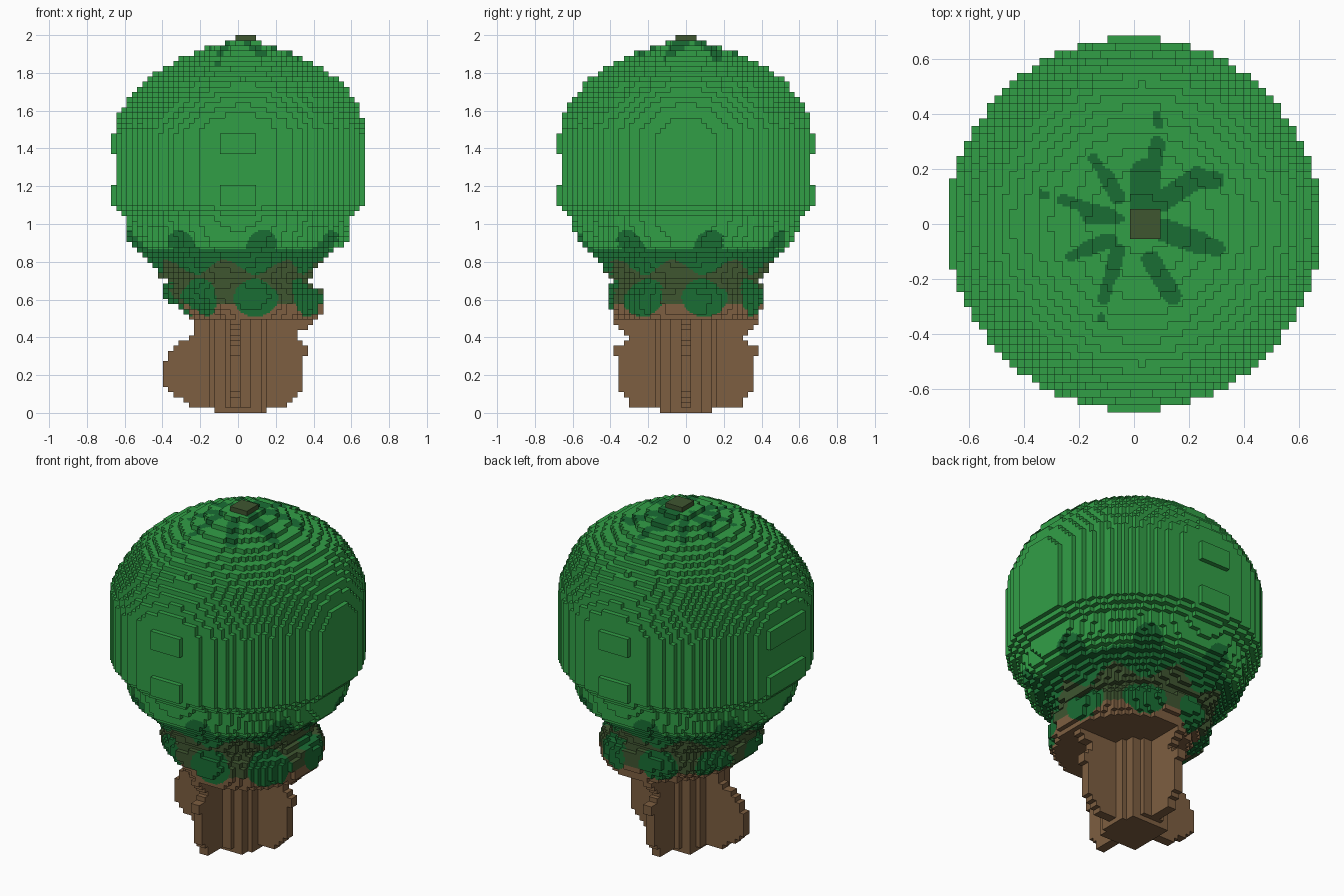
import bpy, bmesh, math

cube = bpy.data.objects.get("Cube")
if cube:
    bpy.data.objects.remove(cube, do_unlink=True)

V = 2 / 73  # block size


def material(name, rgb):
    m = bpy.data.materials.new(name)
    m.use_nodes = True
    m.diffuse_color = (*rgb, 1)
    m.node_tree.nodes["Principled BSDF"].inputs["Base Color"].default_value = (*rgb, 1)
    return m


MATS = [material("leaf green", (0.031, 0.345, 0.062)),
        material("dark leaf green", (0.010, 0.155, 0.034)),
        material("olive", (0.049, 0.092, 0.030)),
        material("bark brown", (0.205, 0.112, 0.052))]
LEAF, DARK, OLIVE, BARK = range(4)

# Six block sides: direction and corner offsets
SIDES = []
for axis in range(3):
    for s in (-1, 1):
        d = [0, 0, 0]
        d[axis] = s
        quad = []
        for u, v in ((-1, -1), (1, -1), (1, 1), (-1, 1))[::s]:
            c = [0, 0, 0]
            c[axis], c[(axis + 1) % 3], c[(axis + 2) % 3] = s, u, v
            quad.append(tuple(c))
        SIDES.append((tuple(d), quad))


def build_blocks(name, layers, inside, colour, painted=lambda z: False):
    """Fill the layers with blocks where inside() holds; keep only outer sides.
    Painted heights get a finer grid so that colour borders run smoothly."""
    cells = {(i, j, k) for k in layers for i in range(-26, 27) for j in range(-26, 26)
             if inside(i * V, (j + 0.5) * V, (k + 0.5) * V)}
    bm = bmesh.new()
    verts = {}
    for i, j, k in sorted(cells):
        for d, quad in SIDES:
            if (i + d[0], j + d[1], k + d[2]) in cells:
                continue
            vs = []
            for c in quad:
                key = (2 * i + c[0], 2 * j + 1 + c[1], 2 * k + 1 + c[2])
                if key not in verts:
                    verts[key] = bm.verts.new([n * V / 2 for n in key])
                vs.append(verts[key])
            bm.faces.new(vs)
    fine = {e for f in bm.faces if painted(f.calc_center_median().z) for e in f.edges}
    if fine:
        bmesh.ops.subdivide_edges(bm, edges=list(fine), cuts=2, use_grid_fill=True)
    for face in bm.faces:
        face.material_index = colour(face.calc_center_bounds())
    me = bpy.data.meshes.new(name)
    bm.to_mesh(me)
    bm.free()
    for m in MATS:
        me.materials.append(m)
    ob = bpy.data.objects.new(name, me)
    bpy.context.collection.objects.link(ob)
    return ob


def sample(rows, z):
    """Interpolate rows of (z, left reach, right reach, depth reach)."""
    for a, b in zip(rows, rows[1:]):
        if z <= b[0]:
            t = max(0, (z - a[0]) / (b[0] - a[0]))
            return [p + (q - p) * t for p, q in zip(a[1:], b[1:])]
    return rows[-1][1:]


# Trunk: round core with four thin root fins in a cross
TRUNK = [(0.0, -0.13, 0.15, 0.14), (0.028, -0.14, 0.15, 0.15), (0.03, -0.24, 0.26, 0.28),
         (0.07, -0.30, 0.30, 0.31), (0.14, -0.385, 0.35, 0.36), (0.28, -0.385, 0.35, 0.36),
         (0.31, -0.36, 0.36, 0.38), (0.33, -0.36, 0.385, 0.40), (0.35, -0.33, 0.35, 0.36),
         (0.40, -0.27, 0.30, 0.30), (0.43, -0.24, 0.33, 0.34), (0.48, -0.24, 0.39, 0.39)]

def in_trunk(x, y, z):
    lo, hi, dep = sample(TRUNK, z)
    if not (lo <= x <= hi and abs(y) <= dep):
        return False
    return math.hypot(x, y) < 0.165 or -0.04 < x < 0.01 or abs(y) < 0.03


# Crown and collar: stacked round layers
CROWN = [(0.49, -0.24, 0.42, 0.38), (0.53, -0.27, 0.45, 0.39), (0.58, -0.36, 0.46, 0.41),
         (0.63, -0.41, 0.46, 0.425), (0.66, -0.41, 0.42, 0.41), (0.69, -0.37, 0.36, 0.38),
         (0.72, -0.41, 0.40, 0.41), (0.78, -0.44, 0.42, 0.44), (0.83, -0.49, 0.46, 0.48),
         (0.87, -0.53, 0.53, 0.53), (0.91, -0.58, 0.58, 0.58), (1.03, -0.60, 0.60, 0.60),
         (1.08, -0.65, 0.65, 0.65), (1.10, -0.675, 0.675, 0.68), (1.48, -0.675, 0.675, 0.68),
         (1.56, -0.64, 0.66, 0.66), (1.66, -0.58, 0.62, 0.60), (1.74, -0.51, 0.56, 0.54),
         (1.79, -0.45, 0.50, 0.48), (1.83, -0.38, 0.43, 0.42), (1.87, -0.32, 0.36, 0.35),
         (1.90, -0.24, 0.29, 0.28), (1.93, -0.17, 0.22, 0.20), (1.965, -0.06, 0.12, 0.09)]

def in_crown(x, y, z):
    lo, hi, dep = sample(CROWN, z)
    if (1.2 < z < 1.37 or z > 1.47) and (x < -0.645 or abs(y) > 0.66):
        return False  # shallow band around the middle
    mid, half = (lo + hi) / 2, (hi - lo) / 2
    return ((x - mid) / half) ** 2 + (y / dep) ** 2 <= 1


# Dark streaks fanning out from the top: x, y start, x, y end, half width
STREAKS = [(0.04, 0.06, 0.04, 0.18, 0.055), (0.07, 0.2, 0.085, 0.29, 0.028), (0.09, 0.365, 0.09, 0.385, 0.018),
           (0.1, 0.08, 0.23, 0.17, 0.038), (0.23, 0.16, 0.30, 0.16, 0.028),
           (-0.06, 0.1, -0.10, 0.17, 0.028), (-0.10, 0.17, -0.15, 0.24, 0.018),
           (-0.09, 0.03, -0.17, 0.05, 0.03), (-0.17, 0.06, -0.26, 0.09, 0.02),
           (-0.34, 0.11, -0.32, 0.105, 0.014), (-0.05, 0.02, -0.17, 0.02, 0.016),
           (-0.09, -0.06, -0.17, -0.09, 0.028), (-0.17, -0.09, -0.23, -0.12, 0.018),
           (-0.06, -0.1, -0.08, -0.18, 0.028), (-0.09, -0.2, -0.11, -0.27, 0.022),
           (-0.12, -0.34, -0.12, -0.355, 0.016), (0.06, -0.13, 0.14, -0.26, 0.034),
           (0.1, -0.02, 0.24, -0.07, 0.042), (0.24, -0.07, 0.30, -0.09, 0.03)]

def on_streak(x, y):
    for ax, ay, bx, by, w in STREAKS:
        dx, dy = bx - ax, by - ay
        t = min(1, max(0, ((x - ax) * dx + (y - ay) * dy) / (dx * dx + dy * dy)))
        if math.hypot(x - ax - t * dx, y - ay - t * dy) < w:
            return True
    return False


def crown_colour(p):
    # Angle to the nearest of eight evenly spaced dark patches
    ang = (math.degrees(math.atan2(p.y, p.x)) - 13 + 22.5) % 45 - 22.5
    if p.z > 1.8:
        return DARK if on_streak(p.x, p.y) else LEAF
    if p.z > 0.87 + 0.1 * max(0, 1 - (ang / 8.5) ** 2) ** 0.5:
        return LEAF
    if ((p.z - 0.61) / 0.10) ** 2 + (ang / 16) ** 2 < 1:
        return DARK
    if p.z < 0.575:
        return BARK
    return OLIVE if p.z < 0.77 - 0.04 * math.cos(math.radians(ang * 8)) else DARK


build_blocks("trunk", range(0, 18), in_trunk, lambda p: BARK)
build_blocks("collar", range(18, 26), in_crown, crown_colour, lambda z: True)
build_blocks("crown", range(26, 72), in_crown, crown_colour, lambda z: 0.72 < z < 1.0 or z > 1.85)
build_blocks("top_cap", [72], lambda x, y, z: -0.01 < x < 0.09 and abs(y) < 0.05, lambda p: OLIVE)
